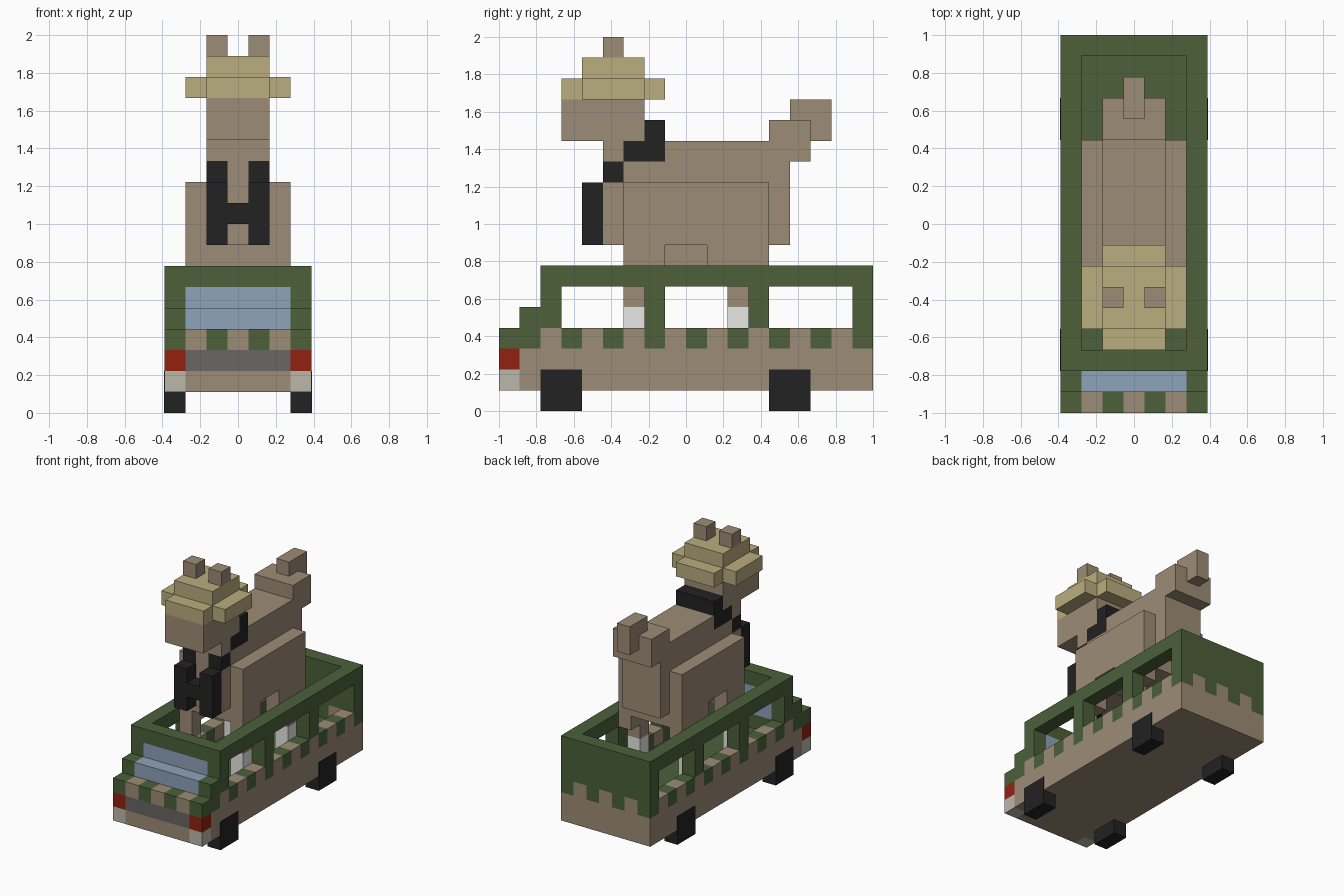
import bpy, bmesh

cube = bpy.data.objects.get("Cube")
if cube:
    bpy.data.objects.remove(cube, do_unlink=True)

U = 1 / 9  # size of one block


def material(name, rgb):
    lin = [((c / 255 + 0.055) / 1.055) ** 2.4 if c > 10 else c / 255 / 12.92 for c in rgb]
    m = bpy.data.materials.new(name)
    m.use_nodes = True
    m.diffuse_color = (*lin, 1)
    m.node_tree.nodes["Principled BSDF"].inputs["Base Color"].default_value = (*lin, 1)
    return m


TAN = material("tan", (157, 140, 118))
GREEN = material("green", (76, 96, 58))
BLACK = material("black", (34, 34, 34))
STRAW = material("straw", (186, 174, 126))
BLUE = material("glass blue", (143, 163, 186))
RED = material("red", (146, 33, 16))
PALE = material("pale lamp", (187, 184, 170))
GREY = material("grey", (104, 103, 100))
WHITE = material("white", (245, 245, 243))


def blocks(name, mat, boxes, mirror=False):
    """One object from boxes (x0, x1, y0, y1, z0, z1) in block units."""
    bm = bmesh.new()
    if mirror:
        boxes = boxes + [(-b[1], -b[0], *b[2:]) for b in boxes]
    for x0, x1, y0, y1, z0, z1 in boxes:
        verts = bmesh.ops.create_cube(bm, size=1)["verts"]
        bmesh.ops.scale(bm, vec=((x1 - x0) * U, (y1 - y0) * U, (z1 - z0) * U), verts=verts)
        bmesh.ops.translate(bm, vec=((x0 + x1) * U / 2, (y0 + y1) * U / 2, (z0 + z1) * U / 2), verts=verts)
    mesh = bpy.data.meshes.new(name)
    bm.to_mesh(mesh)
    bm.free()
    mesh.materials.append(mat)
    obj = bpy.data.objects.new(name, mesh)
    bpy.context.collection.objects.link(obj)
    return obj


# --- Truck: lower body with a green cabin floor
body = blocks("lower_body", TAN, [(-3.5, 3.5, -8, 9, 1, 3)])
body.data.materials.append(GREEN)
for f in body.data.polygons:
    if f.normal.z > 0.9:
        f.material_index = 1

# Front end
blocks("front_bumper", TAN, [(-2.5, 2.5, -9, -8, 1, 2)])
blocks("grille", GREY, [(-2.5, 2.5, -9, -8, 2, 3)])
blocks("headlights", PALE, [(2.5, 3.5, -9, -8, 1, 2)], True)
blocks("signal_lights", RED, [(2.5, 3.5, -9, -8, 2, 3)], True)

# Wheels, just proud of the body sides
blocks("wheels", BLACK, [(2.5, 3.53, y, y + 2, 0, 2) for y in (-7, 4)], True)

# Belt row of alternating green and tan blocks
belt = {True: [], False: []}
for y in range(-9, 9):
    for x in (-3.5, 2.5):
        belt[y % 2 == 0 or y == -9].append((x, x + 1, y, y + 1, 3, 4))
for i in range(5):
    for y in (-9, 8):
        belt[i % 2 == 1].append((i - 2.5, i - 1.5, y, y + 1, 3, 4))
blocks("belt_green", GREEN, belt[True])
blocks("belt_tan", TAN, belt[False])

# Upper frame: pillars, rails, rear wall and stepped front corners
blocks("dashboard", GREEN, [(-2.5, 2.5, -8, -6, 3, 4)])
blocks("window_pillars", GREEN, [(2.5, 3.5, y, y + 1, 4, 6) for y in (-7, -2, 3, 8)], True)
blocks("top_rails", GREEN, [(2.5, 3.5, -7, 9, 6, 7)], True)
blocks("front_corners", GREEN, [(2.5, 3.5, -8, -7, 4, 5)], True)
blocks("front_header", GREEN, [(-2.5, 2.5, -7, -6, 6, 7)])
blocks("rear_wall", GREEN, [(-2.5, 2.5, 8, 9, 4, 7)])
blocks("windscreen", BLUE, [(-2.5, 2.5, -8, -7, 4, 5), (-2.5, 2.5, -7, -6, 4, 6)])

# --- Animal: legs and flanks
blocks("hooves", WHITE, [(1.5, 2.5, y, y + 1, 3, 5) for y in (-3, 2)], True)
blocks("lower_legs", TAN, [(1.5, 2.5, y, y + 1, 5, 6) for y in (-3, 2)], True)
blocks("flanks", TAN, [(1.5, 2.5, -3, 4, 8, 11),
                       (1.5, 2.5, -3, -1, 6, 8),
                       (1.5, 2.5, 1, 4, 6, 8)], True)

# Trunk and neck, leaving room for the strap
blocks("trunk", TAN, [(-1.5, 1.5, -3, 4, 7, 8),
                      (-1.5, 1.5, -4, 5, 8, 11),
                      (-1.5, 1.5, -3, 5, 11, 12),
                      (-1.5, 1.5, -1, 5, 12, 13)])
blocks("neck", TAN, [(-0.5, 0.5, -4, -3, 11, 12),
                     (-1.5, 1.5, -4, -3, 12, 13),
                     (-0.5, 0.5, -3, -1, 12, 13)])
blocks("rump", TAN, [(-1.5, 1.5, 4, 5, 13, 14), (-1.5, 1.5, 5, 6, 12, 14)])
blocks("tail", TAN, [(-0.5, 0.5, 5, 6, 14, 15), (-0.5, 0.5, 6, 7, 13, 15)])

# Head, ears and hat
blocks("head", TAN, [(-1.5, 1.5, -6, -2, 13, 15)])
blocks("ears", TAN, [(0.5, 1.5, -4, -3, 17, 18)], True)
blocks("hat_brim", STRAW, [(-1.5, 1.5, -6, -1, 15, 16),
                           (1.5, 2.5, -5, -2, 15, 16),
                           (-2.5, -1.5, -5, -2, 15, 16)])
blocks("hat_crown", STRAW, [(-1.5, 1.5, -5, -2, 16, 17)])

# Binoculars hanging from a neck strap
blocks("binocular_tubes", BLACK, [(0.5, 1.5, -5, -4, 8, 11)], True)
blocks("binocular_bridge", BLACK, [(-0.5, 0.5, -5, -4, 9, 10)])
blocks("strap_sides", BLACK, [(0.5, 1.5, -4, -3, 11, 12), (0.5, 1.5, -3, -1, 12, 13)], True)
blocks("strap_back", BLACK, [(-1.5, 1.5, -2, -1, 13, 14)])
